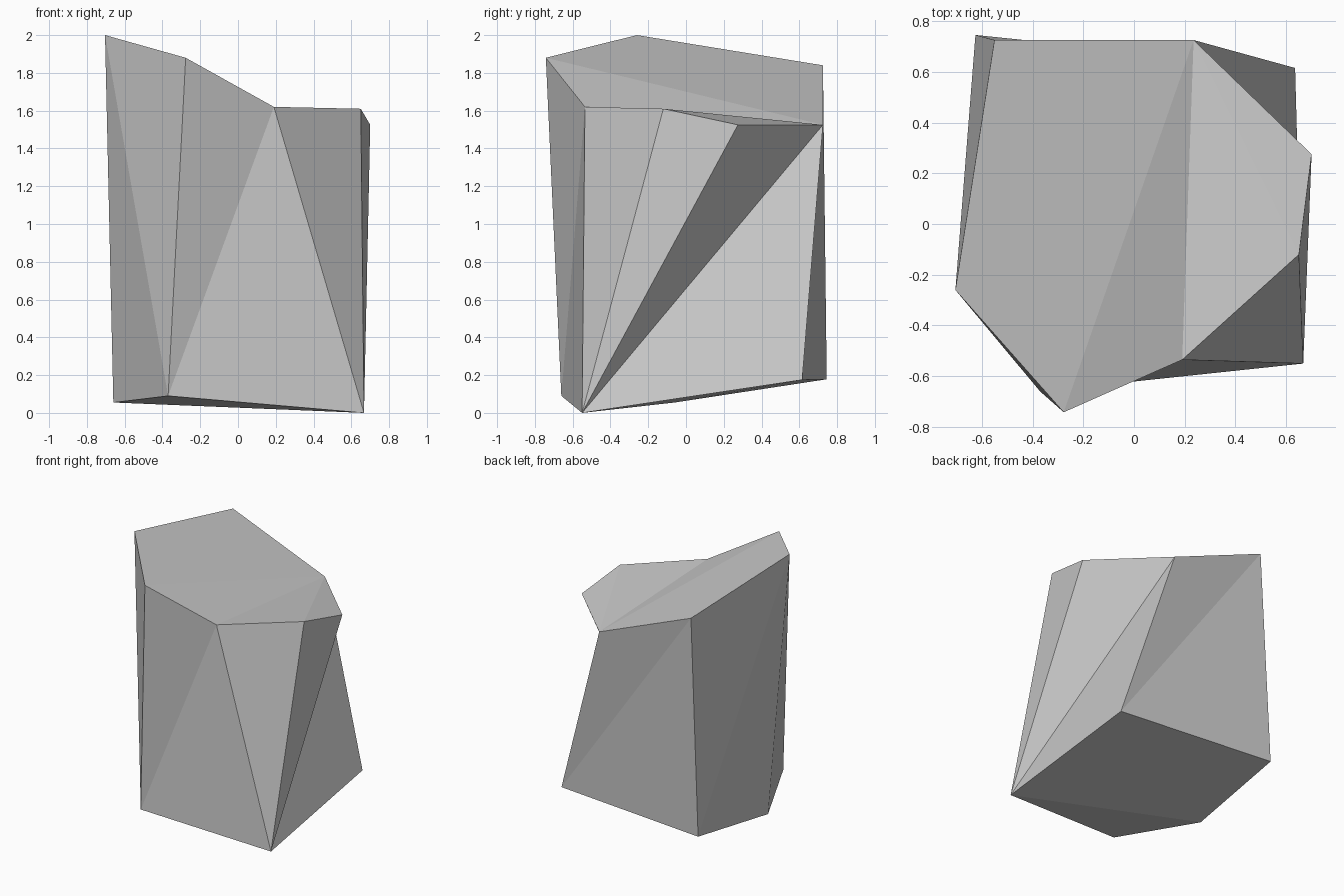
import bpy
import bmesh

if "Cube" in bpy.data.objects:
    bpy.data.objects.remove(bpy.data.objects["Cube"])

# Stone colour
stone = bpy.data.materials.new("stone_grey")
stone.diffuse_color = (0.58, 0.58, 0.58, 1)
stone.use_nodes = True
stone.node_tree.nodes["Principled BSDF"].inputs["Base Color"].default_value = stone.diffuse_color

# Upper rim and lower rim of the faceted rock, each counter-clockwise from above
top = [(-0.704, -0.26, 2.00), (-0.277, -0.742, 1.88), (0.19, -0.535, 1.62),
       (0.65, -0.12, 1.61), (0.70, 0.275, 1.525), (0.235, 0.725, 1.525),
       (-0.55, 0.725, 1.84)]
base = [(-0.66, -0.06, 0.055), (-0.37, -0.66, 0.09), (0.667, -0.55, 0.0),
        (0.635, 0.615, 0.175), (-0.625, 0.745, 0.178)]

bm = bmesh.new()
t = [bm.verts.new(p) for p in top]
b = [bm.verts.new(p) for p in base]

# Sloping cap: one large facet, then a fan around the low back corner
bm.faces.new((t[0], t[1], t[5], t[6]))
for i in (1, 2, 3):
    bm.faces.new((t[i], t[i + 1], t[5]))

# Underside
bm.faces.new((b[0], b[2], b[1]))
bm.faces.new((b[0], b[4], b[3], b[2]))

# Side facets with an edge on the rim, narrowing to base corner k
for i, k in enumerate((1, 1, 2, 2, 2, 3, 4)):
    bm.faces.new((t[i], b[k], t[(i + 1) % 7]))

# Side facets with an edge on the base, narrowing to rim corner k
for i, k in enumerate((0, 2, 5, 6, 0)):
    bm.faces.new((b[i], b[(i + 1) % 5], t[k]))

bmesh.ops.recalc_face_normals(bm, faces=bm.faces[:])
mesh = bpy.data.meshes.new("rock")
bm.to_mesh(mesh)
bm.free()
mesh.materials.append(stone)
rock = bpy.data.objects.new("rock", mesh)
bpy.context.collection.objects.link(rock)
